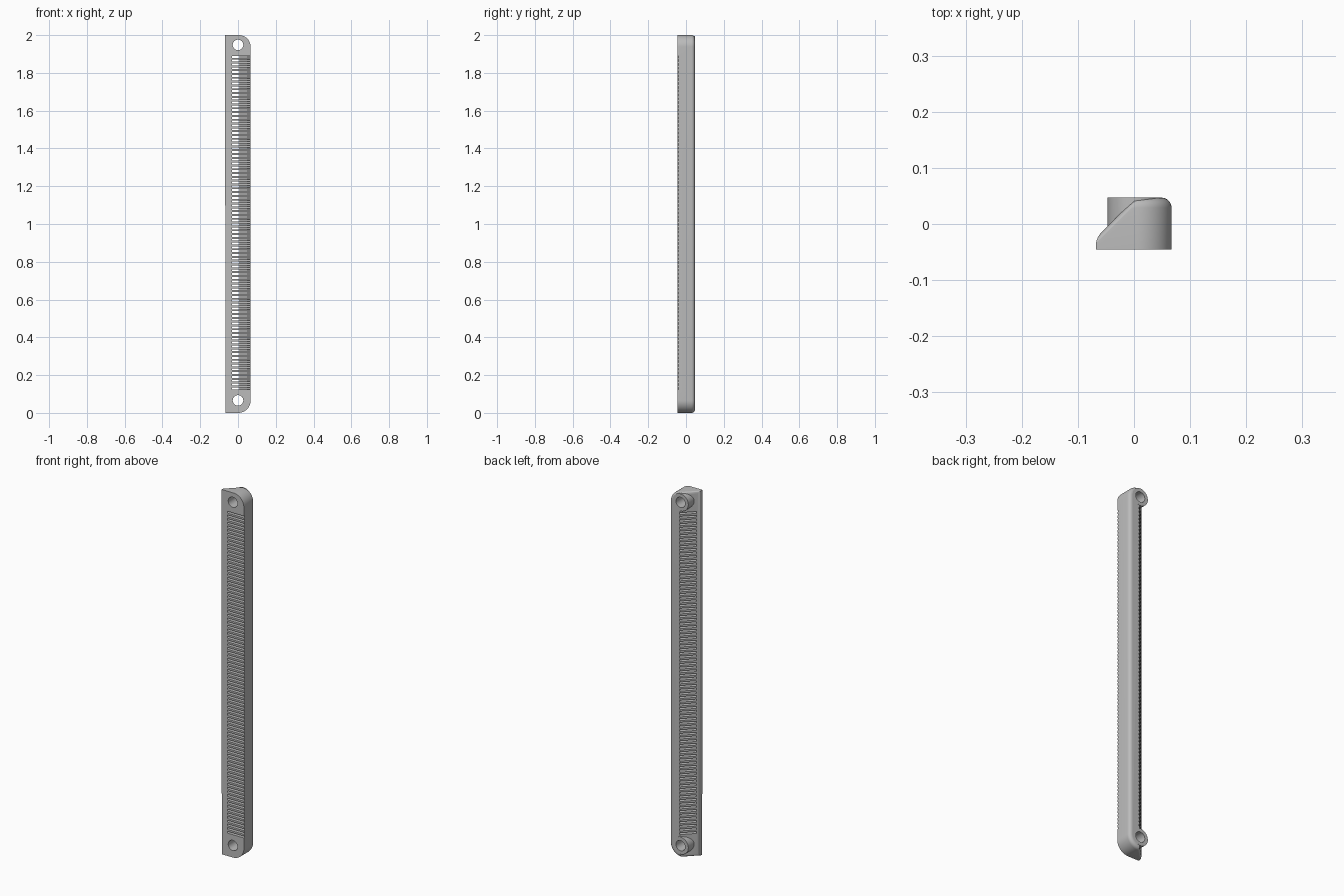
import bpy, bmesh
from math import cos, sin, pi, radians
from mathutils import Matrix, Vector

cube = bpy.data.objects.get("Cube")
if cube:
    bpy.data.objects.remove(cube, do_unlink=True)

FRONT, BACK, RIGHT = -0.045, 0.047, 0.067
HOLES = (0.066, 1.948)
SLOTS, SLOT_LOW, SLOT_HIGH = 88, 0.125, 1.89

grey = bpy.data.materials.new("plain grey")
grey.use_nodes = True
grey.diffuse_color = (0.5, 0.5, 0.5, 1)
grey.node_tree.nodes["Principled BSDF"].inputs["Base Color"].default_value = (0.5, 0.5, 0.5, 1)


def make_object(name, bm):
    bmesh.ops.recalc_face_normals(bm, faces=bm.faces[:])
    mesh = bpy.data.meshes.new(name)
    bm.to_mesh(mesh)
    bm.free()
    mesh.materials.append(grey)
    obj = bpy.data.objects.new(name, mesh)
    bpy.context.collection.objects.link(obj)
    return obj


def prism(bm, points, shift):
    """Extrude a closed outline along a vector."""
    face = bm.faces.new([bm.verts.new(p) for p in points])
    moved = bmesh.ops.extrude_face_region(bm, geom=[face], use_keep_orig=True)["geom"]
    bmesh.ops.translate(bm, vec=shift, verts=[g for g in moved if isinstance(g, bmesh.types.BMVert)])
    bmesh.ops.recalc_face_normals(bm, faces=bm.faces[:])


def combine(target, tool, operation):
    mod = target.modifiers.new(operation.lower(), "BOOLEAN")
    mod.operation, mod.object, mod.solver = operation, tool, "EXACT"
    bpy.context.view_layer.objects.active = target
    bpy.ops.object.modifier_apply(modifier=mod.name)
    bpy.data.objects.remove(tool, do_unlink=True)


def tube(name, radius, z, y0, y1):
    bm = bmesh.new()
    turn = Matrix.Translation((0, (y0 + y1) / 2, z)) @ Matrix.Rotation(pi / 2, 4, "X")
    bmesh.ops.create_cone(bm, cap_ends=True, segments=48, radius1=radius, radius2=radius,
                          depth=y1 - y0, matrix=turn)
    return make_object(name, bm)


# Bar: front outline with two rounded corners and a softened back rim
def corner(cz, r, start):
    steps = 14
    return [(RIGHT - r + r * cos(start + i * pi / 2 / steps), FRONT,
             cz + r * sin(start + i * pi / 2 / steps)) for i in range(steps + 1)]


bm = bmesh.new()
outline = [(-0.1, FRONT, 0)] + corner(0.066, 0.066, -pi / 2) + corner(1.938, 0.062, 0) + [(-0.1, FRONT, 2)]
prism(bm, outline, (0, BACK - FRONT, 0))
rim = [e for e in bm.edges if all(v.co.y > 0 for v in e.verts)
       and any(v.co.x > -0.09 for v in e.verts)]
bmesh.ops.bevel(bm, geom=rim, offset=0.018, segments=5, profile=0.5, affect="EDGES")
body = make_object("vent_bar", bm)

# Slanted back: a wedge with rounded edges trims the bar
bm = bmesh.new()
wedge = [(-0.068, -0.1), (0.2, -0.1), (0.2, 0.243), (-0.068, -0.025)]
prism(bm, [(x, y, -0.0005) for x, y in wedge], (0, 0, 2.001))
bm.faces.ensure_lookup_table()
slant = min(bm.faces, key=lambda f: f.normal.dot(Vector((1, -1, 0))))
edges = [e for e in slant.edges if any(v.co.x < 0 for v in e.verts)]
bmesh.ops.bevel(bm, geom=edges, offset=0.012, segments=5, profile=0.5, affect="EDGES")
combine(body, make_object("slant_trim", bm), "INTERSECT")

# Screw bosses on the back
for z in HOLES:
    combine(body, tube("boss", 0.047, z, -0.03, BACK + 0.0002), "UNION")

# Through holes
for z in HOLES:
    combine(body, tube("hole_cutter", 0.028, z, -0.1, 0.1), "DIFFERENCE")

# Row of oblique air slots
bm = bmesh.new()
slope = Vector((0.56, -0.83))
left, right = Vector((-0.032, FRONT)), Vector((RIGHT, -0.041))
pitch = (SLOT_HIGH - SLOT_LOW) / (SLOTS - 0.5)
section = [left - slope * 0.15, left + slope * 0.05, right + slope * 0.05, right - slope * 0.15]
for i in range(SLOTS):
    prism(bm, [(p.x, p.y, SLOT_LOW + i * pitch) for p in section], (0, 0, pitch / 2))
combine(body, make_object("slot_cutter", bm), "DIFFERENCE")

# One colour, smooth curves with sharp edges
body.data.materials.clear()
body.data.materials.append(grey)
for poly in body.data.polygons:
    poly.material_index = 0
bpy.ops.object.select_all(action="DESELECT")
body.select_set(True)
bpy.context.view_layer.objects.active = body
bpy.ops.object.shade_smooth_by_angle(angle=radians(30))
